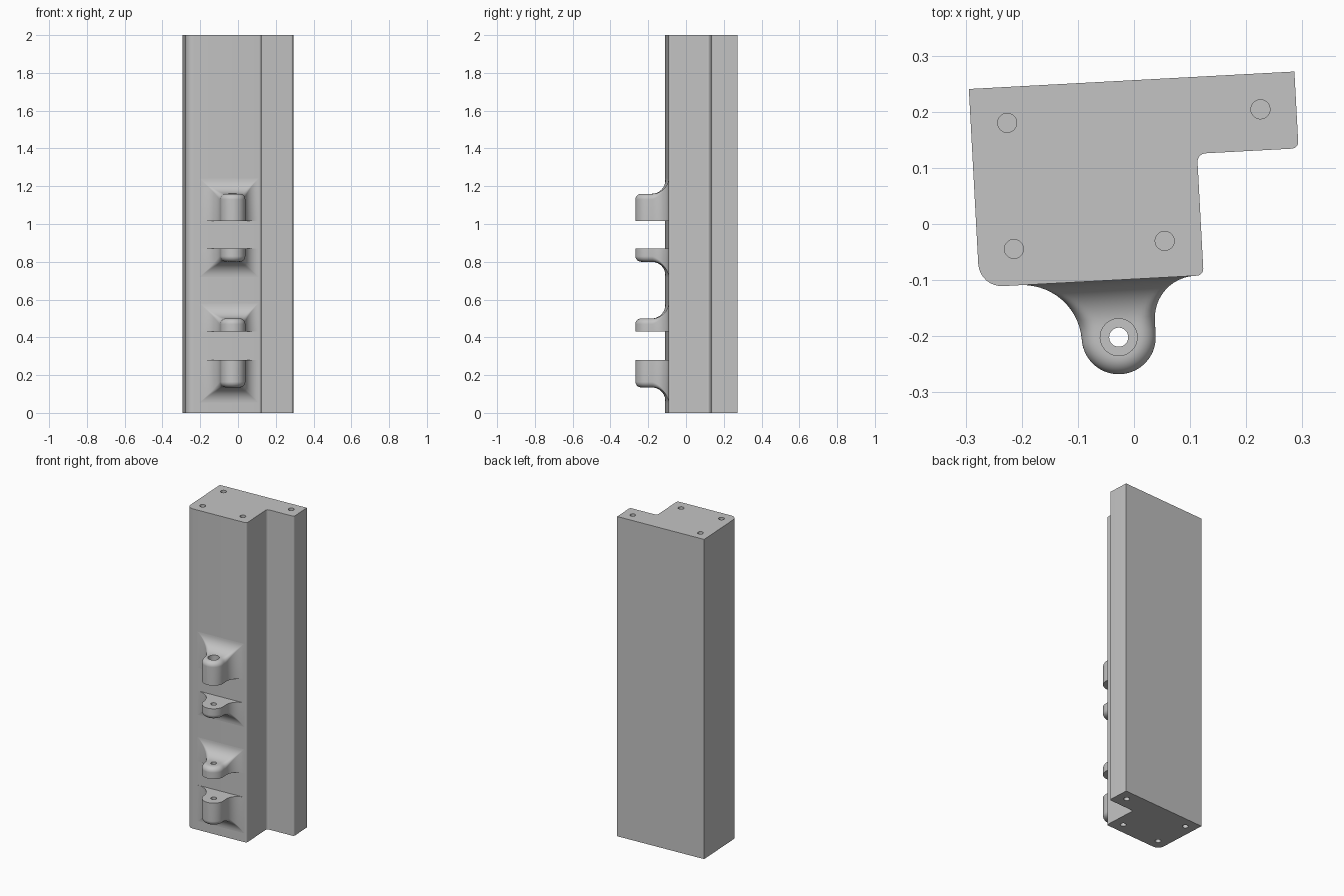
import bpy, bmesh, math
from mathutils import Matrix

cube = bpy.data.objects.get("Cube")
if cube:
    bpy.data.objects.remove(cube, do_unlink=True)

TILT = Matrix.Rotation(math.radians(3.07), 4, 'Z')
HEIGHT = 2.0
FRONT = -0.098                 # front wall before tilting
LUG_X, REACH, R = -0.038, 0.102, 0.066
EDGE = 0.03                    # rounding of the lug rim

grey = bpy.data.materials.new("light grey")
grey.use_nodes = True
colour = (0.55, 0.55, 0.55, 1)
grey.diffuse_color = colour
grey.node_tree.nodes["Principled BSDF"].inputs["Base Color"].default_value = colour


def make_object(name, bm):
    bmesh.ops.recalc_face_normals(bm, faces=bm.faces)
    mesh = bpy.data.meshes.new(name)
    bm.to_mesh(mesh)
    bm.free()
    mesh.materials.append(grey)
    obj = bpy.data.objects.new(name, mesh)
    bpy.context.collection.objects.link(obj)
    return obj


def drill(obj, holes):
    """Cut vertical round holes given as (x, y, radius, z_low, z_high)."""
    for x, y, radius, low, high in holes:
        bm = bmesh.new()
        bmesh.ops.create_cone(bm, cap_ends=True, segments=32, radius1=radius,
                              radius2=radius, depth=high - low,
                              matrix=Matrix.Translation((x, y, (low + high) / 2)))
        cutter = make_object("hole_cutter", bm)
        cutter.hide_render = True
        mod = obj.modifiers.new("hole", 'BOOLEAN')
        mod.operation, mod.solver, mod.object = 'DIFFERENCE', 'EXACT', cutter
        bpy.context.view_layer.update()
        graph = bpy.context.evaluated_depsgraph_get()
        mesh = bpy.data.meshes.new_from_object(obj.evaluated_get(graph))
        obj.modifiers.clear()
        obj.data = mesh
        bpy.data.objects.remove(cutter, do_unlink=True)


def finish(obj):
    obj.data.transform(TILT)
    bpy.ops.object.select_all(action='DESELECT')
    obj.select_set(True)
    bpy.context.view_layer.objects.active = obj
    bpy.ops.object.shade_smooth_by_angle(angle=math.radians(35))


# Post: stepped outline, each corner with its own rounding
def make_post():
    corners = [(-0.281, 0.256, 0), (0.3, 0.256, 0), (0.3, 0.119, 0.012),
               (0.119, 0.119, 0.015), (0.119, FRONT, 0.012), (-0.281, FRONT, 0.042)]
    bm = bmesh.new()
    base = bm.faces.new([bm.verts.new((x, y, 0)) for x, y, _ in corners])
    top = bmesh.ops.extrude_face_region(bm, geom=[base])["geom"]
    bmesh.ops.translate(bm, vec=(0, 0, HEIGHT),
                        verts=[g for g in top if isinstance(g, bmesh.types.BMVert)])
    for x, y, radius in corners:
        if radius:
            edge = [e for e in bm.edges if all(
                math.hypot(v.co.x - x, v.co.y - y) < 1e-4 for v in e.verts)]
            bmesh.ops.bevel(bm, geom=edge, offset=radius, segments=8,
                            profile=0.5, affect='EDGES')
    post = make_object("post", bm)
    # Blind screw holes in both ends
    spots = [(-0.216, 0.192), (0.236, 0.192), (0.053, -0.033), (-0.216, -0.033)]
    drill(post, [(x, y, 0.017, low, low + 0.12)
                 for x, y in spots for low in (-0.02, HEIGHT - 0.1)])
    finish(post)


def flare(v, r):
    """Extra size of a concave fillet at distance v from the wall."""
    v = max(v, 0)
    return r - math.sqrt(r * r - (r - v) ** 2) if v < r else 0


# Hinge lug: flat on one side, rounded and flared into the wall on the other
def make_lug(name, flat, side, thick, counterbore):
    steps, cols = 14, 28
    quarter = [math.pi / 2 * i / steps for i in range(steps + 1)]
    depths = [-0.004] + [REACH * (1 - math.cos(a)) for a in quarter]
    depths += [REACH + R * math.sin(a) for a in quarter[1:]]
    bm = bmesh.new()
    flats, tops = [], []
    for v in depths:
        half = math.sqrt(max(R * R - max(v - REACH, 0) ** 2, 0))
        left, right = half + flare(v, 0.105), half + flare(v, 0.075)
        c = EDGE * min(1, max(v, 0.0005) / 0.08)
        flat_row, top_row = [], []
        for j in range(cols + 1):
            t = math.sin(math.pi * (j / cols - 0.5))
            u = t * (right if t > 0 else left)
            if v > REACH:
                rim = R - math.hypot(u, v - REACH)
            else:
                rim = min(left + u, right - u)
            rim = min(max(rim, 0), c)
            z = thick + flare(v, 0.08) - c + math.sqrt(c * c - (c - rim) ** 2)
            flat_row.append(bm.verts.new((LUG_X + u, FRONT - v, flat)))
            top_row.append(bm.verts.new((LUG_X + u, FRONT - v, flat + side * z)))
        flats.append(flat_row)
        tops.append(top_row)

    def skin(a, b):
        for j in range(len(a) - 1):
            bm.faces.new((a[j], a[j + 1], b[j + 1], b[j]))

    for rows in (flats, tops):
        for a, b in zip(rows, rows[1:]):
            skin(a, b)
    for k in (0, -1):
        skin(flats[k], tops[k])
        skin([row[k] for row in flats], [row[k] for row in tops])
    bmesh.ops.remove_doubles(bm, verts=bm.verts, dist=1e-5)
    lug = make_object(name, bm)

    # Pin hole, with a wider recess on the thick lugs
    y = FRONT - REACH
    holes = [(LUG_X, y, 0.017, flat - 0.3, flat + 0.3)]
    if counterbore:
        ends = sorted((flat + side * 0.07, flat + side * 0.3))
        holes.append((LUG_X, y, 0.033, *ends))
    drill(lug, holes)
    finish(lug)


make_post()
make_lug("upper_hinge_top_lug", 1.015, 1, 0.145, True)
make_lug("upper_hinge_bottom_lug", 0.87, -1, 0.07, False)
make_lug("lower_hinge_top_lug", 0.43, 1, 0.07, False)
make_lug("lower_hinge_bottom_lug", 0.28, -1, 0.145, True)
